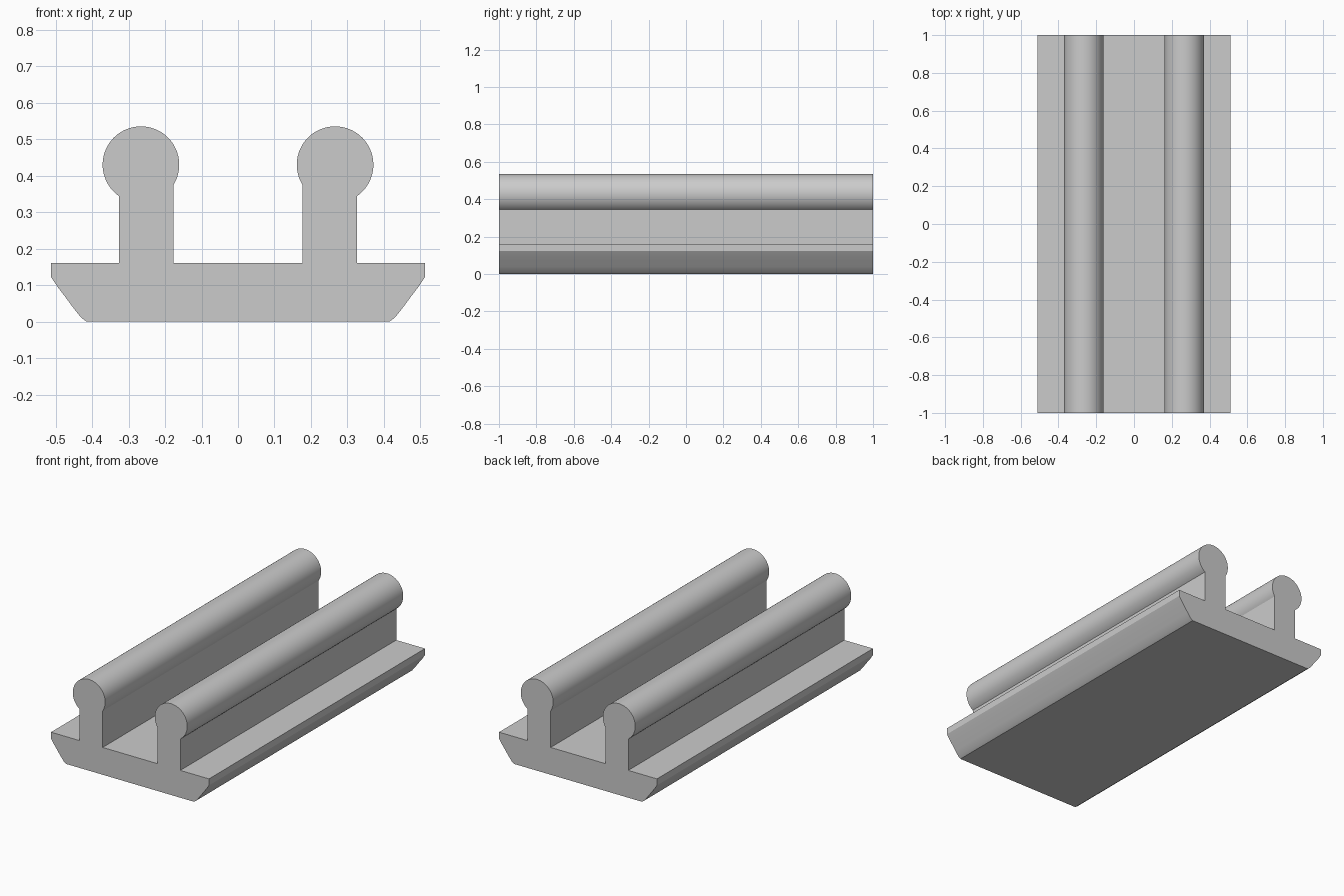
import bpy, bmesh, math

cube = bpy.data.objects.get("Cube")
if cube:
    bpy.data.objects.remove(cube, do_unlink=True)

HALF_LENGTH = 1.0
DECK_Z = 0.16
STEM_IN, STEM_OUT = 0.177, 0.326
BEAD_X, BEAD_Z, BEAD_R = 0.266, 0.43, 0.105
BEAD_STEPS = 48

# Plain grey material
grey = bpy.data.materials.new("plain grey")
grey.use_nodes = True
colour = (0.6, 0.6, 0.6, 1)
grey.diffuse_color = colour
grey.node_tree.nodes["Principled BSDF"].inputs["Base Color"].default_value = colour


def bead_arc():
    """Round bead running from the outer stem face over the top to the inner one."""
    start = -math.acos((STEM_OUT - BEAD_X) / BEAD_R)
    end = math.pi + math.acos((BEAD_X - STEM_IN) / BEAD_R)
    for i in range(BEAD_STEPS + 1):
        a = start + (end - start) * i / BEAD_STEPS
        yield BEAD_X + BEAD_R * math.cos(a), BEAD_Z + BEAD_R * math.sin(a)


# Half cross-section: hull-shaped base edge, deck, stem and bead
half = [(0.415, 0), (0.43, 0.011), (0.453, 0.04), (0.475, 0.07), (0.495, 0.096),
        (0.512, 0.122), (0.512, DECK_Z), (STEM_OUT, DECK_Z)]
half += list(bead_arc())
half.append((STEM_IN, DECK_Z))
profile = half + [(-x, z) for x, z in reversed(half)]

# Extrude the mirrored cross-section along the length
bm = bmesh.new()
end_face = bm.faces.new([bm.verts.new((x, -HALF_LENGTH, z)) for x, z in profile])
extruded = bmesh.ops.extrude_face_region(bm, geom=[end_face], use_keep_orig=True)
new_verts = [g for g in extruded["geom"] if isinstance(g, bmesh.types.BMVert)]
bmesh.ops.translate(bm, verts=new_verts, vec=(0, 2 * HALF_LENGTH, 0))
bmesh.ops.recalc_face_normals(bm, faces=bm.faces)

mesh = bpy.data.meshes.new("double_rail")
bm.to_mesh(mesh)
bm.free()
mesh.materials.append(grey)
rail = bpy.data.objects.new("double_rail", mesh)
bpy.context.collection.objects.link(rail)

# Smooth the beads and hull edges, keep the corners sharp
bpy.ops.object.select_all(action="DESELECT")
rail.select_set(True)
bpy.context.view_layer.objects.active = rail
bpy.ops.object.shade_smooth_by_angle(angle=math.radians(25))
